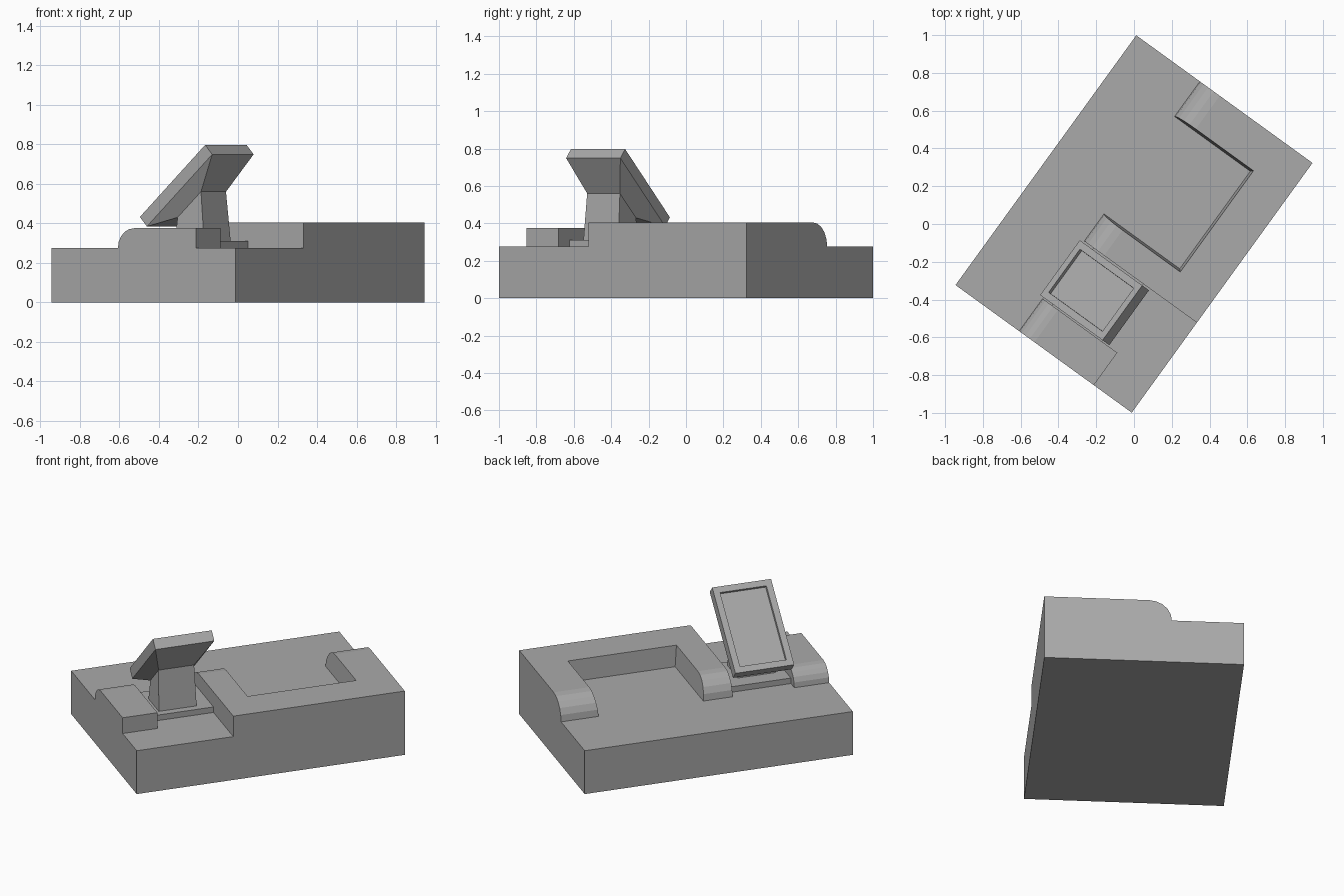
import bpy, bmesh, math

cube = bpy.data.objects.get("Cube")
if cube:
    bpy.data.objects.remove(cube, do_unlink=True)

TURN = math.radians(54.1)   # the whole piece stands turned on its base
HALF_L, HALF_W = 0.816, 0.576
FLOOR, TOP = 0.275, 0.405

grey = bpy.data.materials.new("plain grey")
grey.use_nodes = True
grey.diffuse_color = (0.4, 0.4, 0.4, 1)
grey.node_tree.nodes["Principled BSDF"].inputs["Base Color"].default_value = (0.4, 0.4, 0.4, 1)


def loft(name, start, end, inset=None):
    """Solid between two matching loops of points; optionally sink the end cap."""
    bm = bmesh.new()
    a = [bm.verts.new(p) for p in start]
    b = [bm.verts.new(p) for p in end]
    n = len(a)
    bm.faces.new(a)
    cap = bm.faces.new(b)
    for i in range(n):
        j = (i + 1) % n
        bm.faces.new((a[i], a[j], b[j], b[i]))
    bmesh.ops.recalc_face_normals(bm, faces=bm.faces)
    if inset:
        width, depth = inset
        bmesh.ops.inset_region(bm, faces=[cap], thickness=width, use_even_offset=True)
        bmesh.ops.inset_region(bm, faces=[cap], thickness=0.001, depth=-depth)
    mesh = bpy.data.meshes.new(name)
    bm.to_mesh(mesh)
    bm.free()
    mesh.materials.append(grey)
    obj = bpy.data.objects.new(name, mesh)
    obj.rotation_euler.z = TURN
    bpy.context.collection.objects.link(obj)
    return obj


def rect(x0, x1, near, far):
    """Rectangle across x whose near and far edges are (y, z) pairs."""
    return [(x0, *near), (x1, *near), (x1, *far), (x0, *far)]


def box(name, x0, x1, y0, y1, z0, z1):
    return loft(name, rect(x0, x1, (y0, z0), (y1, z0)), rect(x0, x1, (y0, z1), (y1, z1)))


def rounded_block(name, x0, x1, y0, y1, top, steps=5):
    """Block on the floor with its rear upper edge rounded over."""
    r = top - FLOOR
    profile = [(y0, FLOOR), (y0, top)]
    for i in range(steps + 1):
        t = math.pi / 2 * (1 - i / steps)
        profile.append((y1 - r + r * math.cos(t), FLOOR + r * math.sin(t)))
    return loft(name, [(x0, *p) for p in profile], [(x1, *p) for p in profile])


# Base slab
box("base", -HALF_L, HALF_L, -HALF_W, HALF_W, 0, FLOOR)

# Raised surround with a tapered open bay
surround = rounded_block("raised_surround", -0.228, HALF_L, -HALF_W, 0.16, TOP)


def bay_loop(z):
    d = 0.012 * (TOP - z) / (TOP - FLOOR)
    return rect(-0.062 + d, 0.599 - d, (-0.347 + d, z), (0.4, z))


cutter = loft("bay_cutter", bay_loop(0.22), bay_loop(0.46))
cutter.hide_render = True
cutter.hide_viewport = True
cut = surround.modifiers.new("bay", "BOOLEAN")
cut.operation = "DIFFERENCE"
cut.solver = "EXACT"
cut.object = cutter

# Side block and stand plate
rounded_block("side_block", -HALF_L, -0.604, -0.328, 0.16, 0.375)
box("stand_plate", -0.604, -0.228, -0.228, 0.10, FLOOR, 0.31)

# Stand: column, flared bracket and tilted panel with a sunken screen
neck_top = rect(-0.538, -0.322, (-0.158, 0.56), (-0.012, 0.43))
panel_back = rect(-0.596, -0.238, (-0.27, 0.749), (0.138, 0.384))
panel_front = rect(-0.596, -0.238, (-0.226, 0.797), (0.182, 0.432))
loft("stand_column", rect(-0.545, -0.315, (-0.182, 0.31), (0.0, 0.31)), neck_top)
loft("stand_bracket", neck_top, panel_back)
loft("tilted_panel", panel_back, panel_front, inset=(0.038, 0.018))
